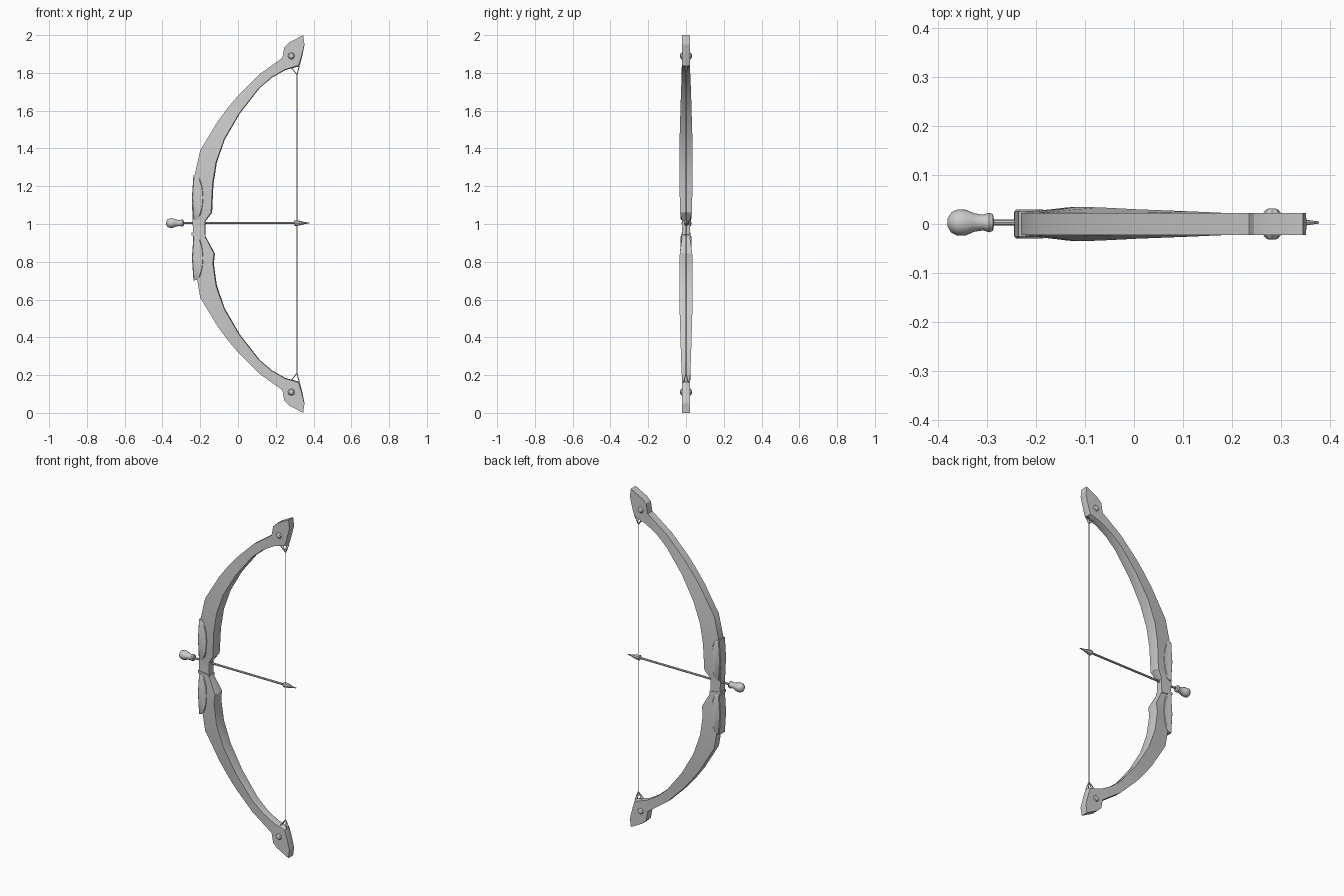
import bpy, bmesh, math
from mathutils import Vector

if "Cube" in bpy.data.objects:
    bpy.data.objects.remove(bpy.data.objects["Cube"], do_unlink=True)

# Single plain colour
GREY = (0.6, 0.6, 0.6, 1.0)
grey = bpy.data.materials.new("plain_grey")
grey.use_nodes = True
grey.diffuse_color = GREY
grey.node_tree.nodes["Principled BSDF"].inputs["Base Color"].default_value = GREY


def finish(name, bm, angle=25):
    """Turn a bmesh into a shaded, coloured object."""
    bmesh.ops.recalc_face_normals(bm, faces=bm.faces)
    mesh = bpy.data.meshes.new(name)
    bm.to_mesh(mesh)
    bm.free()
    mesh.materials.append(grey)
    obj = bpy.data.objects.new(name, mesh)
    bpy.context.collection.objects.link(obj)
    bpy.ops.object.select_all(action="DESELECT")
    obj.select_set(True)
    bpy.context.view_layer.objects.active = obj
    bpy.ops.object.shade_smooth_by_angle(angle=math.radians(angle))
    return obj


def loft(name, rings, angle=25):
    """Skin a list of equal point rings and cap both ends."""
    bm = bmesh.new()
    loops = [[bm.verts.new(p) for p in ring] for ring in rings]
    n = len(loops[0])
    for a, b in zip(loops, loops[1:]):
        for i in range(n):
            j = (i + 1) % n
            bm.faces.new((a[i], a[j], b[j], b[i]))
    bm.faces.new(loops[0])
    bm.faces.new(loops[-1])
    return finish(name, bm, angle)


def lathe(name, profile, place, sides=8, angle=25):
    """Spin (distance, radius) pairs; place maps (along, u, v) to a point."""
    rings = []
    for along, radius in profile:
        turns = [math.tau * i / sides for i in range(sides)]
        rings.append([place(along, radius * math.cos(t), radius * math.sin(t)) for t in turns])
    return loft(name, rings, angle)


def strand(name, start, end, radius):
    """Thin straight cord between two points."""
    start, end = Vector(start), Vector(end)
    turn = (end - start).to_track_quat("X", "Z")
    return lathe(name, [(0, radius), ((end - start).length, radius)],
                 lambda a, u, v: start + turn @ Vector((a, u, v)), 6, 60)


# Bow body: back edge x, z, belly edge x, z, half width on the belly side
EDGE = 0.022
limb = [
    (.345, 2, .352, 1.95, .022),
    (.27, 1.96, .338, 1.88, .022),
    (.245, 1.935, .325, 1.835, .022),
    (.235, 1.88, .25, 1.815, .022),
    (.11, 1.79, .18, 1.775, .023),
    (.0, 1.68, .115, 1.72, .026),
    (-.05, 1.62, .01, 1.585, .03),
    (-.106, 1.545, -.07, 1.447, .034),
    (-.2, 1.39, -.112, 1.325, .035),
]
grip = [
    (-.23, 1.257, -.13, 1.21, .034),
    (-.243, 1.1, -.137, 1.06, .032),
    (-.241, 1.03, -.172, 1.015, .02),
    (-.238, .945, -.172, .935, .02),
    (-.236, .87, -.122, .843, .033),
    (-.232, .8, -.128, .79, .034),
]
lower = [(ox, 2 - oz, ix, 2 - iz, w) for ox, oz, ix, iz, w in reversed(limb)]


def section(ox, oz, ix, iz, w):
    """Tapered section with a low ridge along the belly."""
    back, belly = Vector((ox, 0, oz)), Vector((ix, 0, iz))
    shoulder = back.lerp(belly, 0.95)
    side = Vector((0, 1, 0))
    return [back - EDGE * side, shoulder - w * side, belly,
            shoulder + w * side, back + EDGE * side]


loft("bow_body", [section(*s) for s in limb + grip + lower], 20)


# Raised half-lens grip panels, passing through to both faces
def grip_panel(name, bottom, top):
    steps = 12
    outline = []
    for i in range(steps + 1):
        t = math.pi * i / steps
        mid, half = (bottom + top) / 2, (top - bottom) / 2
        outline.append((-.236 + .052 * math.sin(t) ** .8 if 0 < i < steps else -.236,
                        mid - half * math.cos(t)))
    outline.append((-.244, (bottom + top) / 2))
    cx = sum(p[0] for p in outline) / len(outline)
    cz = sum(p[1] for p in outline) / len(outline)

    def ring(y, scale):
        return [(cx + (x - cx) * scale, y, cz + (z - cz) * scale) for x, z in outline]

    loft(name, [ring(-.03, .9), ring(-.026, 1), ring(.026, 1), ring(.03, .9)])


grip_panel("upper_grip_panel", 1.02, 1.26)
grip_panel("lower_grip_panel", .7, .94)

# Narrow binding band below the arrow rest
loft("grip_band", [[(-.245, s * y, z), (-.172, s * y, z - .012)][::s]
                   + [(-.172, -s * y, z - .012), (-.245, -s * y, z)][::s]
                   for s, y, z in ((1, .025, .955), (1, .025, .94))])

# Limb tip pegs and string loops
STRING_X = .312
for label, flip in (("upper", 1), ("lower", -1)):
    def level(z):
        return 1 + flip * (z - 1)

    lathe(label + "_peg",
          [(-.032, .006), (-.029, .013), (-.02, .02), (.02, .02), (.029, .013), (.032, .006)],
          lambda a, u, v: (.282 + u, a, level(1.89) + v))
    for side, x in (("front", .275), ("back", .325)):
        for hand, y in (("left", .012), ("right", -.012)):
            strand(f"{label}_{side}_{hand}_loop", (x, y, level(1.838)),
                   (STRING_X, 0, level(1.79)), .0025)

strand("bow_string", (STRING_X, 0, .21), (STRING_X, 0, 1.79), .002)


# Arrow lying across the grip
def along_x(a, u, v):
    return (a, .003 + u, 1.005 + v)


lathe("arrow_shaft", [(-.3, .006), (.31, .006)], along_x)
lathe("arrow_bulb",
      [(-.381, .008), (-.373, .021), (-.36, .027), (-.342, .026), (-.327, .019),
       (-.308, .016), (-.296, .02), (-.288, .017), (-.286, .006)], along_x, 10, 35)
lathe("arrow_point",
      [(.297, .006), (.3, .015), (.318, .014), (.345, .008), (.35, .006), (.378, .002)],
      along_x)
